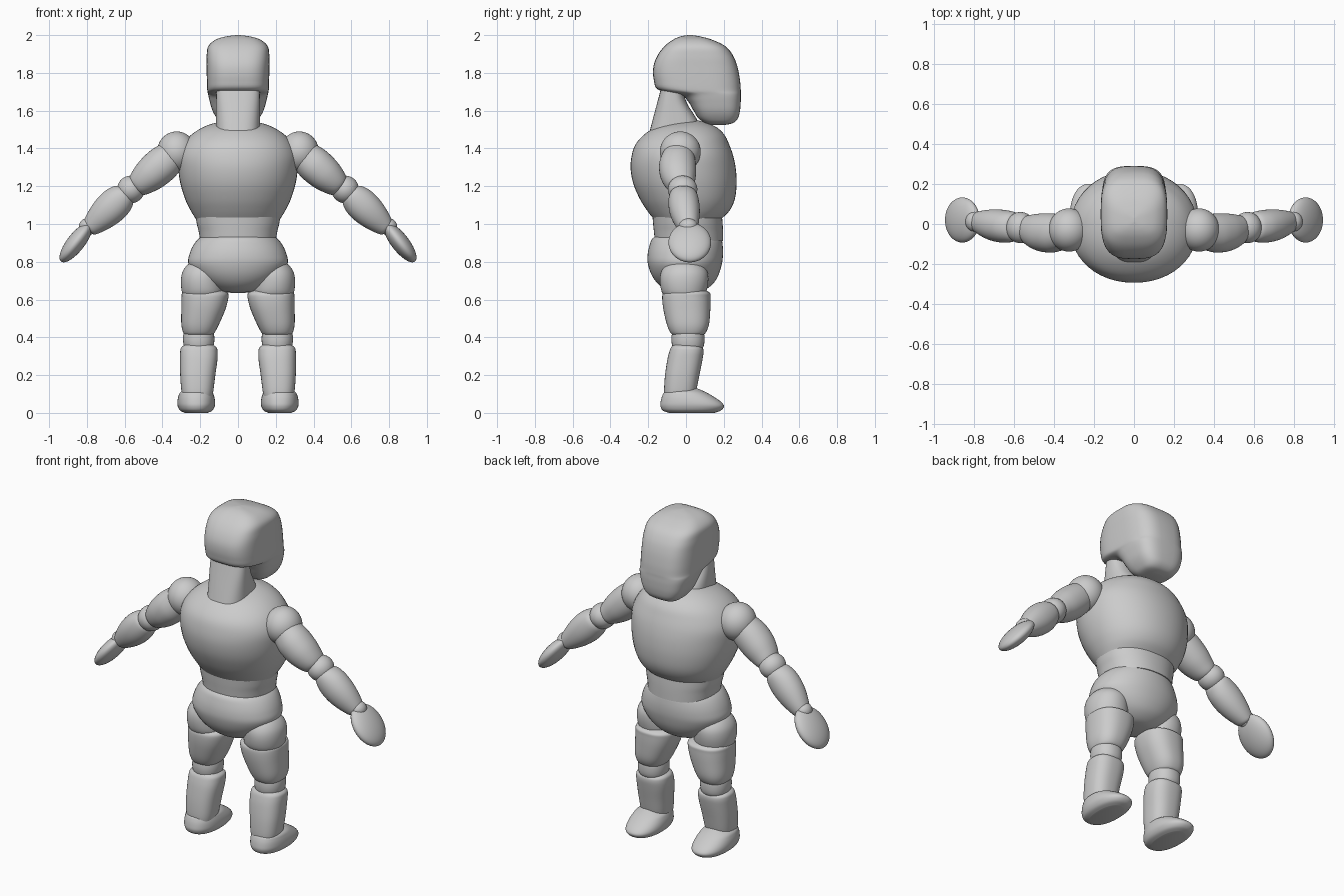
import bpy, bmesh, math
from mathutils import Vector, Matrix

SEG, SUB = 48, 5


def spline(rows):
    # Smooth Catmull-Rom interpolation of the profile rows
    v = [Vector(r) for r in rows]
    out = []
    for i in range(len(v) - 1):
        a, b, c, d = v[max(i - 1, 0)], v[i], v[i + 1], v[min(i + 2, len(v) - 1)]
        for k in range(SUB):
            t = k / SUB
            out.append(b + 0.5 * t * (c - a + t * (2 * a - 5 * b + 4 * c - d + t * (3 * (b - c) + d - a))))
    return out + [v[-1]]


def loft(name, rows, n=2.0, matrix=None, mirror=False):
    # Rows are (height, x centre, x half width, y min, y max); n is the squareness
    bm = bmesh.new()
    rings = []
    for z, cx, hx, y0, y1 in spline(rows):
        ring = []
        for s in range(SEG):
            a = 2 * math.pi * s / SEG
            c, q = math.cos(a), math.sin(a)
            x = cx + hx * math.copysign(abs(c) ** (2 / n), c)
            y = (y0 + y1) / 2 + (y1 - y0) / 2 * math.copysign(abs(q) ** (2 / n), q)
            ring.append(bm.verts.new((x, y, z)))
        rings.append(ring)
    for r0, r1 in zip(rings, rings[1:]):
        for s in range(SEG):
            e = (s + 1) % SEG
            bm.faces.new((r0[s], r0[e], r1[e], r1[s]))
    bm.faces.new(rings[0])
    bm.faces.new(rings[-1])
    finish(name, bm, matrix, mirror)


def finish(name, bm, matrix=None, mirror=False):
    if matrix:
        bm.transform(matrix)
    bmesh.ops.recalc_face_normals(bm, faces=bm.faces)
    me = bpy.data.meshes.new(name)
    bm.to_mesh(me)
    bm.free()
    ob = bpy.data.objects.new(name, me)
    bpy.context.collection.objects.link(ob)
    bpy.ops.object.select_all(action='DESELECT')
    ob.select_set(True)
    bpy.context.view_layer.objects.active = ob
    bpy.ops.object.shade_smooth_by_angle(angle=math.radians(50))
    if mirror:
        ob.modifiers.new("mirror", 'MIRROR').use_mirror_merge = False


def ball(name, centre, radii, tilt=0):
    bm = bmesh.new()
    bmesh.ops.create_uvsphere(bm, u_segments=40, v_segments=24, radius=1)
    m = Matrix.Translation(centre) @ Matrix.Rotation(tilt, 4, 'Y') @ Matrix.Diagonal((*radii, 1))
    finish(name, bm, m, True)


def limb(name, start, end, rows):
    # Rows run along the segment from start to end
    d = Vector(end) - Vector(start)
    m = Matrix.Translation(start) @ d.to_track_quat('Z', 'Y').to_matrix().to_4x4()
    ang = math.atan2(d.x, d.z)
    m = Matrix.Translation(start) @ Matrix.Rotation(ang, 4, 'Y')
    loft(name, [(t * d.length, 0, hx, -hy + y, hy + y) for t, hx, hy, y in rows], 2.1, m, True)


# Head and neck
loft("head", [
    (1.525, 0, .04, .13, .21), (1.535, 0, .085, .10, .25), (1.56, 0, .112, .065, .275),
    (1.60, 0, .135, .04, .286), (1.65, 0, .15, .01, .29), (1.685, 0, .158, -.03, .29),
    (1.71, 0, .163, -.145, .29), (1.76, 0, .165, -.17, .286), (1.83, 0, .166, -.173, .273),
    (1.89, 0, .166, -.152, .25), (1.94, 0, .158, -.115, .21), (1.975, 0, .12, -.07, .14),
    (1.993, 0, .065, -.03, .075), (2.0, 0, .004, .01, .03)], 3.2)
loft("neck", [
    (1.46, 0, .118, -.20, .10), (1.55, 0, .117, -.177, .06), (1.64, 0, .116, -.153, .005),
    (1.72, 0, .115, -.132, -.02)], 2.8)

# Trunk
loft("chest", [
    (1.025, 0, .222, -.17, .185), (1.07, 0, .25, -.205, .23), (1.13, 0, .279, -.243, .258),
    (1.21, 0, .304, -.278, .268), (1.29, 0, .316, -.293, .264), (1.36, 0, .316, -.288, .25),
    (1.42, 0, .292, -.268, .229), (1.47, 0, .25, -.225, .205), (1.51, 0, .19, -.165, .165),
    (1.535, 0, .122, -.08, .11), (1.547, 0, .05, -.01, .07), (1.549, 0, .003, .03, .036)], 2.1)
loft("waist", [
    (.91, 0, .20, -.165, .197), (.96, 0, .208, -.17, .196), (1.0, 0, .218, -.174, .194),
    (1.05, 0, .226, -.178, .19)], 2.2)
loft("pelvis", [
    (.635, 0, .03, -.02, .02), (.645, 0, .10, -.09, .085), (.68, 0, .17, -.145, .14),
    (.73, 0, .228, -.182, .172), (.79, 0, .263, -.202, .19), (.84, 0, .257, -.203, .196),
    (.89, 0, .235, -.192, .194), (.925, 0, .205, -.176, .186), (.945, 0, .165, -.14, .155)], 2.1)

# Legs
loft("hip_joint", [
    (.60, .185, .095, -.10, .09), (.64, .187, .11, -.128, .108), (.70, .19, .112, -.138, .118),
    (.75, .185, .107, -.13, .112), (.79, .18, .08, -.10, .08), (.81, .18, .03, -.04, .02)],
    2.1, mirror=True)
loft("thigh", [
    (.41, .207, .07, -.065, .085), (.425, .207, .083, -.083, .105), (.47, .20, .10, -.102, .122),
    (.55, .183, .117, -.12, .129), (.61, .175, .124, -.126, .13), (.635, .175, .121, -.12, .127),
    (.65, .178, .10, -.10, .10)], 2.4, mirror=True)
loft("knee", [
    (.33, .208, .07, -.062, .08), (.355, .208, .079, -.073, .094), (.39, .208, .083, -.077, .098),
    (.425, .208, .079, -.073, .094), (.445, .208, .065, -.06, .075)], 2.2, mirror=True)
loft("shin", [
    (.07, .215, .075, -.112, .04), (.12, .215, .085, -.116, .055), (.20, .213, .093, -.111, .071),
    (.28, .208, .099, -.099, .087), (.325, .207, .099, -.088, .093), (.347, .207, .093, -.079, .085),
    (.362, .207, .07, -.066, .055)], 2.5, mirror=True)
loft("foot", [
    (0, .221, .06, -.09, .15), (.012, .221, .085, -.122, .184), (.035, .221, .098, -.135, .201),
    (.06, .221, .10, -.134, .184), (.09, .221, .094, -.126, .14), (.112, .221, .082, -.112, .10),
    (.132, .221, .045, -.07, .055)], 2.3, mirror=True)

# Arms
ball("shoulder", (.325, -.03, 1.382), (.103, .108, .108))
limb("upper_arm", (.34, 0, 1.37), (.55, 0, 1.187), [
    (.05, .085, .085, -.04), (.3, .095, .097, -.045), (.55, .092, .096, -.043),
    (.75, .08, .086, -.038), (.92, .062, .07, -.03), (1, .04, .045, -.028)])
ball("elbow", (.567, -.018, 1.183), (.073, .078, .073))
limb("forearm", (.59, 0, 1.165), (.80, 0, .965), [
    (0, .05, .06, -.015), (.08, .071, .074, -.014), (.25, .085, .081, -.012),
    (.45, .085, .081, -.008), (.65, .075, .073, -.002), (.85, .057, .058, .006),
    (.95, .042, .045, .01), (.98, .02, .02, .01)])
ball("wrist", (.797, .012, .985), (.046, .05, .046))
ball("hand", (.858, .02, .902), (.047, .113, .128), math.atan2(.14, -.18))
